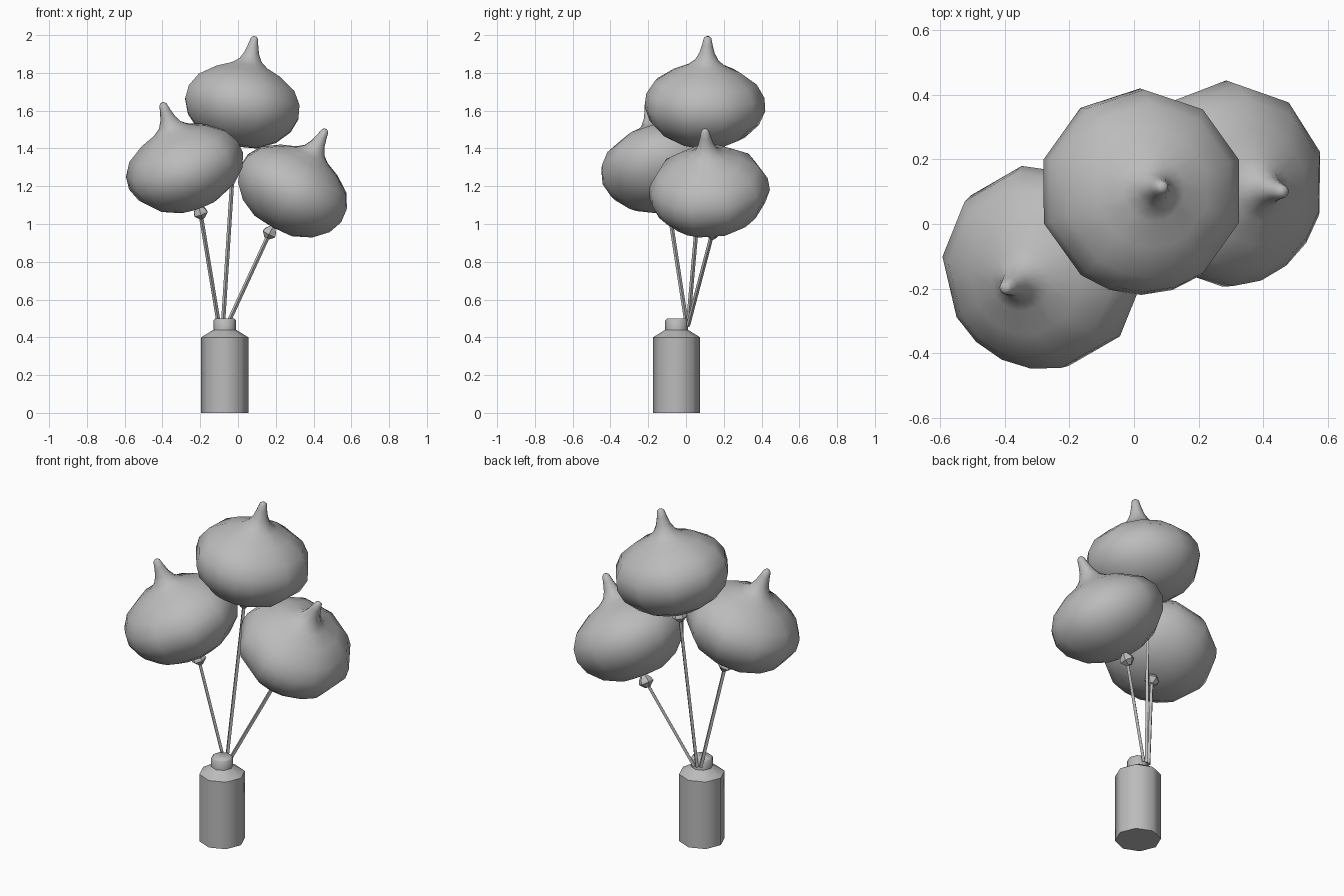
import bpy
import bmesh
from math import cos, sin, tau, radians
from mathutils import Vector, Matrix

cube = bpy.data.objects.get("Cube")
if cube:
    bpy.data.objects.remove(cube, do_unlink=True)

grey = bpy.data.materials.new("plain_grey")
grey.use_nodes = True
grey.diffuse_color = (0.5, 0.5, 0.5, 1)
grey.node_tree.nodes["Principled BSDF"].inputs["Base Color"].default_value = (0.5, 0.5, 0.5, 1)

UP = Vector((0, 0, 1))


def lathe(name, profile, sides, matrix, angle, facet=None):
    """Turn (radius, height) pairs around z; facet scales the radius by index."""
    bm = bmesh.new()
    rings = []
    for r, z in profile:
        ring = []
        for i in range(sides):
            a = tau * i / sides + tau / 4
            s = r * (facet(i, a) if facet else 1)
            ring.append(bm.verts.new((s * cos(a), s * sin(a), z)))
        rings.append(ring)
    for low, high in zip(rings, rings[1:]):
        for i in range(sides):
            j = (i + 1) % sides
            bm.faces.new((low[i], low[j], high[j], high[i]))
    bm.faces.new(rings[0][::-1])
    bm.faces.new(rings[-1])
    bm.transform(matrix)
    mesh = bpy.data.meshes.new(name)
    bm.to_mesh(mesh)
    bm.free()
    mesh.materials.append(grey)
    obj = bpy.data.objects.new(name, mesh)
    bpy.context.collection.objects.link(obj)
    bpy.ops.object.select_all(action="DESELECT")
    obj.select_set(True)
    bpy.context.view_layer.objects.active = obj
    bpy.ops.object.shade_smooth_by_angle(angle=radians(angle))
    return obj


def aim(origin, direction, yaw=0):
    turn = UP.rotation_difference(direction).to_matrix().to_4x4()
    return Matrix.Translation(origin) @ turn @ Matrix.Rotation(radians(yaw), 4, "Z")


def ten_sided_back(i, a):
    # Ten flat sides, rounded off toward the front
    return cos(tau / 20) if i % 2 and sin(a) > -0.6 else 1


# Bottle that weighs the balloons down
lathe("bottle", [(0.125, 0), (0.125, 0.4), (0.06, 0.44), (0.06, 0.49), (0.05, 0.5)],
      8, Matrix.Translation((-0.07, -0.05, 0)), 50)

BALLOON = [(0.03, -0.2), (0.12, -0.192), (0.22, -0.145), (0.29, -0.075), (0.32, 0.0),
           (0.313, 0.07), (0.27, 0.14), (0.18, 0.2), (0.1, 0.233), (0.062, 0.262),
           (0.041, 0.3), (0.028, 0.345), (0.02, 0.38), (0.009, 0.39)]
KNOT = [(0.015, -0.035), (0.042, -0.008), (0.036, 0.012), (0.012, 0.04)]

# name, balloon centre, centre-to-tip direction, yaw, string foot
balloons = [
    ("top", (0.02, 0.1, 1.61), (0.07, 0.015, 0.39), 0, (-0.08, 0.01, 0.46)),
    ("right", (-0.275, -0.13, 1.28), (-0.125, -0.07, 0.36), -24, (-0.1, 0.005, 0.46)),
    ("left", (0.28, 0.125, 1.16), (0.185, -0.025, 0.34), 36, (-0.06, 0.01, 0.46)),
]

for side, centre, tip, yaw, foot in balloons:
    centre, foot = Vector(centre), Vector(foot)
    axis = Vector(tip).normalized()
    lathe(side + "_balloon", BALLOON, 20, aim(centre, axis, yaw), 80, ten_sided_back)
    # Tied neck under the balloon
    knot = centre - axis * 0.235
    lathe(side + "_knot", KNOT, 6, aim(knot, axis), 30)
    # Straight string down to the bottle neck
    span = knot - foot
    lathe(side + "_string", [(0.011, 0), (0.011, span.length)], 4, aim(foot, span), 30)
